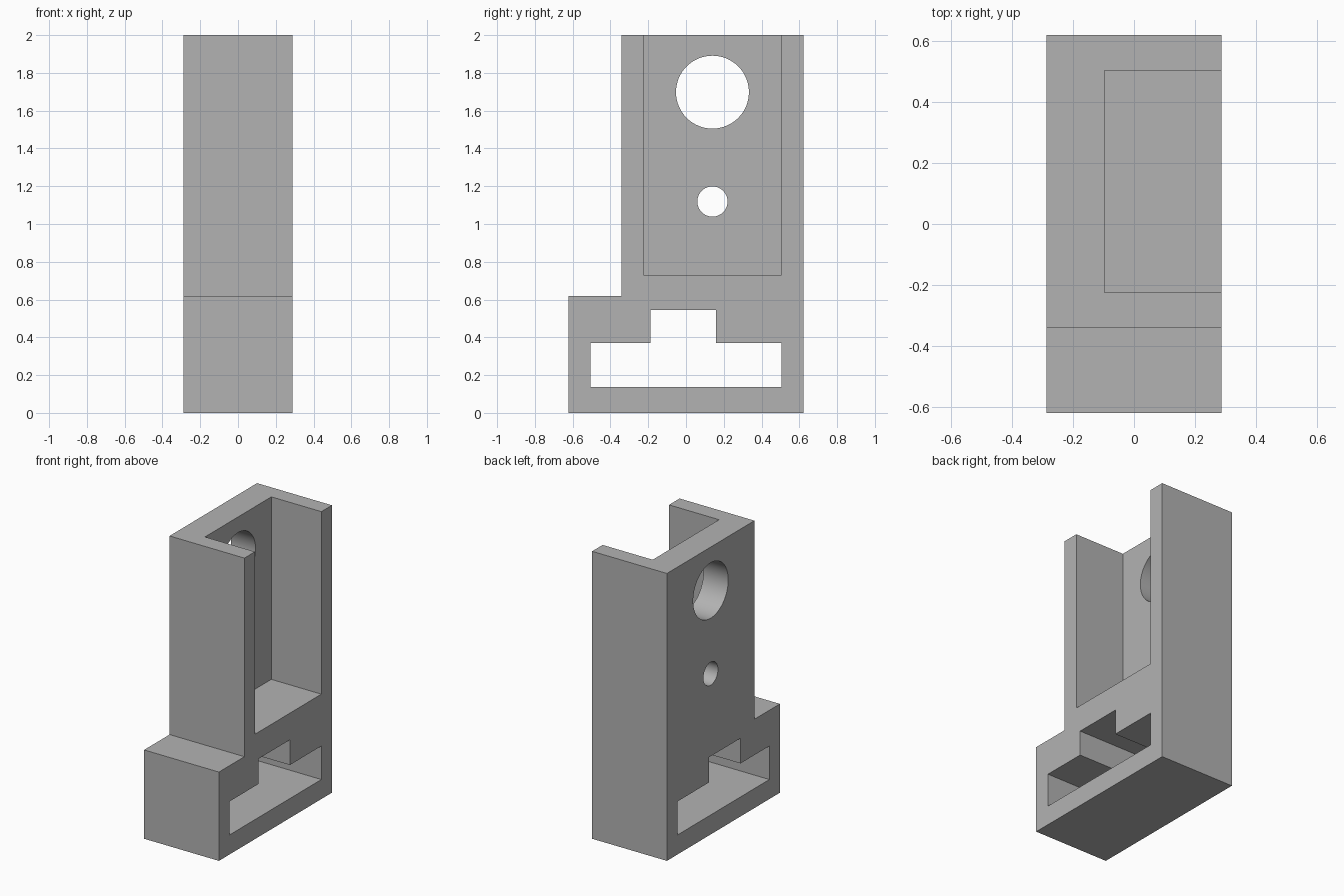
import bpy
import bmesh
import math

if "Cube" in bpy.data.objects:
    bpy.data.objects.remove(bpy.data.objects["Cube"], do_unlink=True)

HALF_W = 0.288     # half thickness along x
POCKET_X = -0.097  # inner face of the thin wall

grey = bpy.data.materials.new("light grey")
grey.use_nodes = True
colour = (0.45, 0.45, 0.45, 1)
grey.diffuse_color = colour
grey.node_tree.nodes["Principled BSDF"].inputs["Base Color"].default_value = colour


def prism(name, profile, x0, x1):
    """Extrude a closed (y, z) outline from x0 to x1."""
    bm = bmesh.new()
    face = bm.faces.new([bm.verts.new((x0, y, z)) for y, z in profile])
    ext = bmesh.ops.extrude_face_region(bm, geom=[face])
    moved = [g for g in ext["geom"] if isinstance(g, bmesh.types.BMVert)]
    bmesh.ops.translate(bm, verts=moved, vec=(x1 - x0, 0, 0))
    bmesh.ops.recalc_face_normals(bm, faces=bm.faces)
    mesh = bpy.data.meshes.new(name)
    bm.to_mesh(mesh)
    bm.free()
    mesh.materials.append(grey)
    obj = bpy.data.objects.new(name, mesh)
    bpy.context.collection.objects.link(obj)
    return obj


def circle(y, z, r, n=64):
    return [(y + r * math.cos(math.tau * i / n), z + r * math.sin(math.tau * i / n))
            for i in range(n)]


# Stepped body
body = prism("bracket_body", [(-0.621, 0), (0.621, 0), (0.621, 2), (-0.341, 2),
                              (-0.341, 0.618), (-0.621, 0.618)], -HALF_W, HALF_W)

# Pocket open to the side and top, T-shaped through slot, two round holes
cutters = [
    prism("pocket_cutter", [(-0.225, 0.73), (0.505, 0.73), (0.505, 2.2), (-0.225, 2.2)],
          POCKET_X, 0.5),
    prism("slot_cutter", [(-0.505, 0.136), (0.505, 0.136), (0.505, 0.369), (0.159, 0.369),
                          (0.159, 0.544), (-0.188, 0.544), (-0.188, 0.369),
                          (-0.505, 0.369)], -0.5, 0.5),
    prism("large_hole_cutter", circle(0.14, 1.698, 0.193), -0.5, 0.4),
    prism("small_hole_cutter", circle(0.14, 1.119, 0.08), -0.5, 0.4),
]

bpy.ops.object.select_all(action="DESELECT")
bpy.context.view_layer.objects.active = body
body.select_set(True)
for cutter in cutters:
    cutter.hide_render = True
    mod = body.modifiers.new(cutter.name, "BOOLEAN")
    mod.operation = "DIFFERENCE"
    mod.solver = "EXACT"
    mod.object = cutter
    bpy.ops.object.modifier_apply(modifier=mod.name)
    bpy.data.objects.remove(cutter, do_unlink=True)

# Smooth hole walls, sharp edges elsewhere
bpy.ops.object.shade_smooth_by_angle(angle=math.radians(30))
